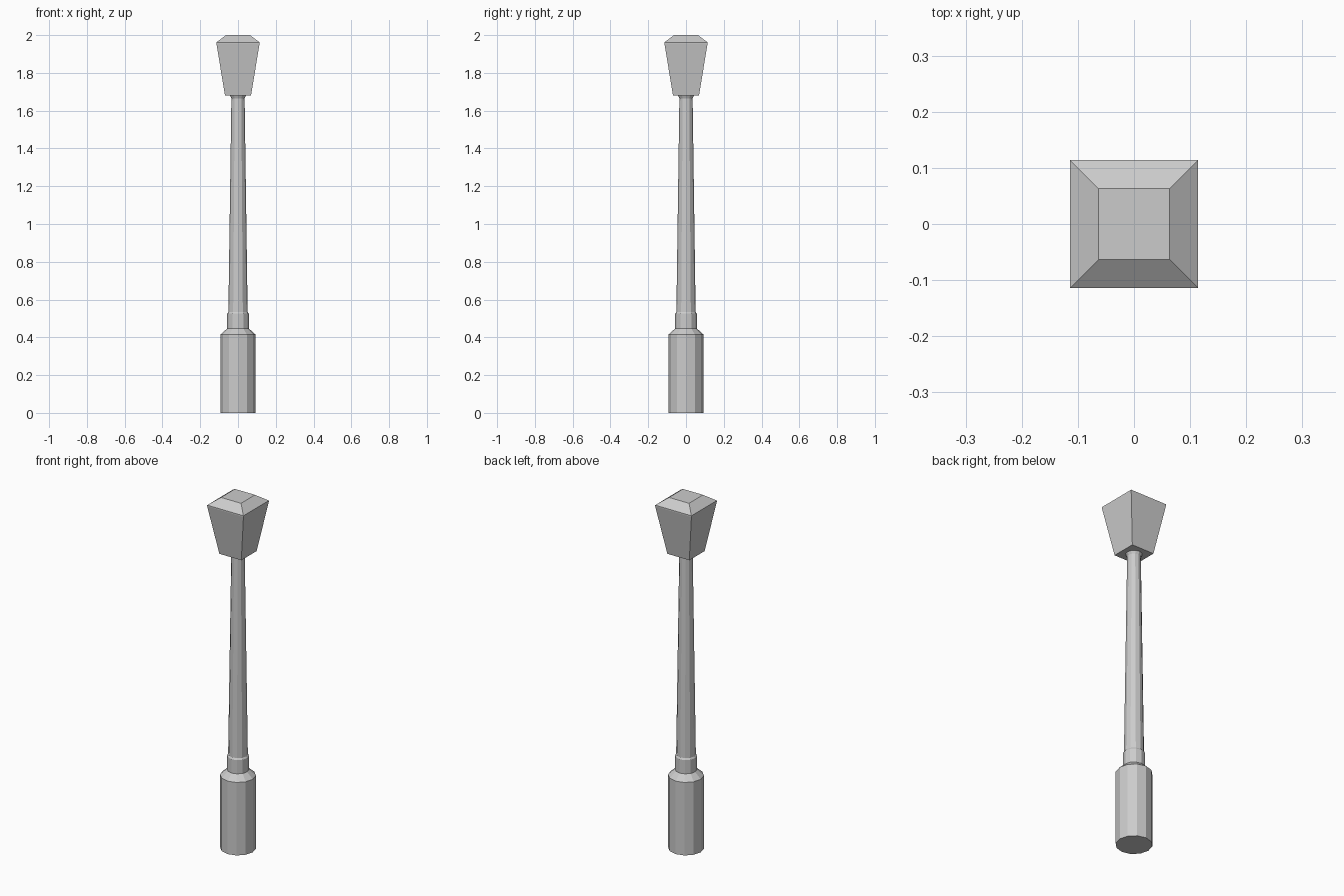
import bpy
import math

if "Cube" in bpy.data.objects:
    bpy.data.objects.remove(bpy.data.objects["Cube"])

grey = bpy.data.materials.new("plain grey")
grey.diffuse_color = (0.6, 0.6, 0.6, 1.0)
grey.use_nodes = True
grey.node_tree.nodes["Principled BSDF"].inputs["Base Color"].default_value = grey.diffuse_color


def stack(name, sides, profile, turn=0.0):
    """Closed solid from (radius, height) rings, bottom to top."""
    verts, faces = [], []
    for r, z in profile:
        for i in range(sides):
            a = turn + 2 * math.pi * i / sides
            verts.append((r * math.cos(a), r * math.sin(a), z))
    for k in range(len(profile) - 1):
        for i in range(sides):
            j = (i + 1) % sides
            b = k * sides
            faces.append((b + i, b + j, b + sides + j, b + sides + i))
    faces.append(tuple(reversed(range(sides))))
    faces.append(tuple(range(len(verts) - sides, len(verts))))
    mesh = bpy.data.meshes.new(name)
    mesh.from_pydata(verts, [], faces)
    mesh.materials.append(grey)
    obj = bpy.data.objects.new(name, mesh)
    bpy.context.collection.objects.link(obj)
    return obj


# Lower post: base drum, sloped shoulder, collar, tapered shaft, top flare
stack("post", 12, [
    (0.093, 0.0), (0.093, 0.415),
    (0.057, 0.447), (0.057, 0.525),
    (0.051, 0.534), (0.035, 1.665),
    (0.042, 1.68),
])

# Square lantern head: widens upward, thin rim, bevelled cap
corner = math.sqrt(2)
stack("lantern_head", 4, [
    (0.069 * corner, 1.68), (0.114 * corner, 1.955),
    (0.114 * corner, 1.962), (0.063 * corner, 2.0),
], turn=math.pi / 4)
